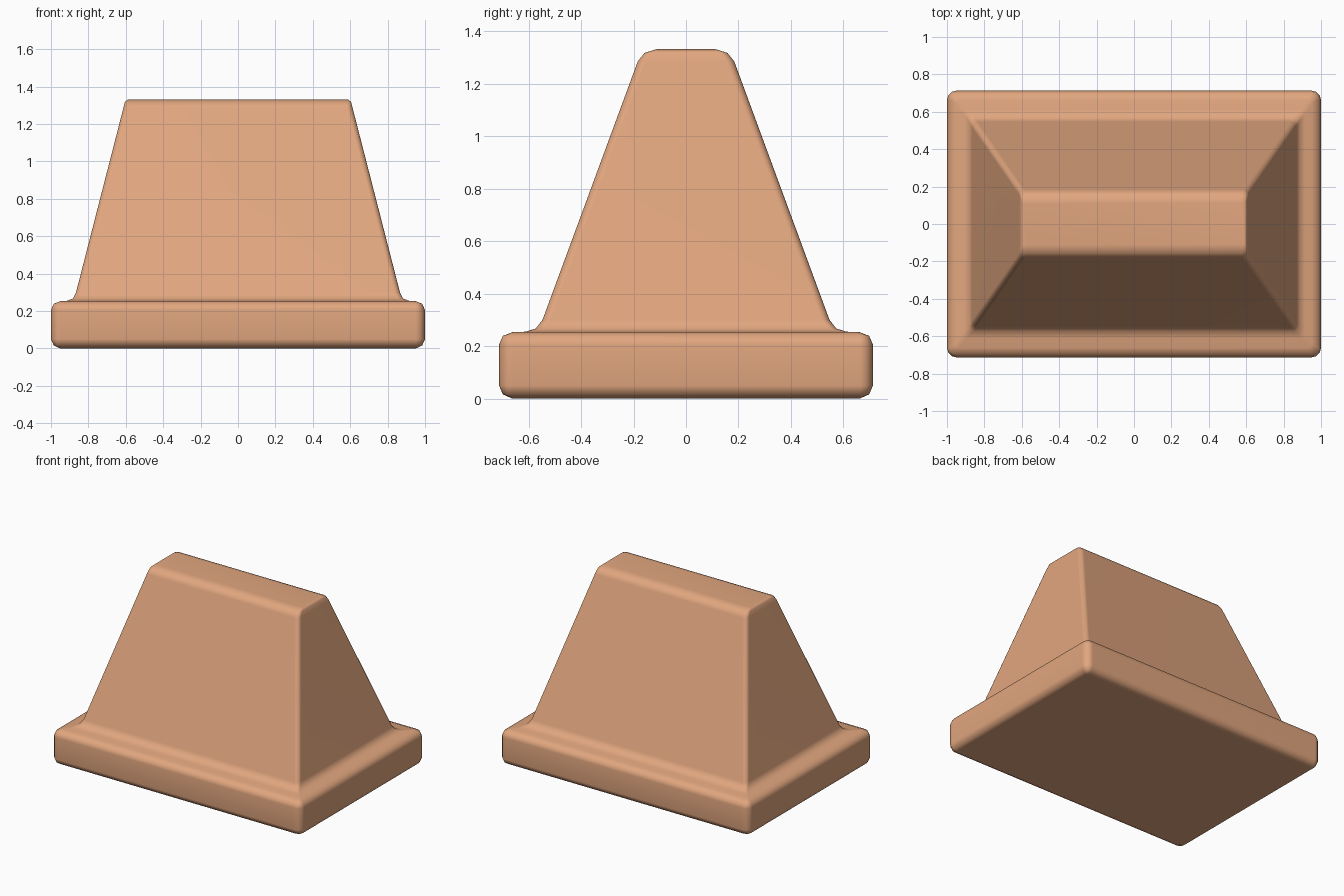
import bpy, bmesh, math

if "Cube" in bpy.data.objects:
    bpy.data.objects.remove(bpy.data.objects["Cube"])

# Profile rows: half width x, half depth y, height z, corner radius
RINGS = [
    # plinth
    (0.95, 0.662, 0.000, 0.015), (0.985, 0.698, 0.016, 0.035), (1.0, 0.713, 0.05, 0.05),
    (1.0, 0.713, 0.205, 0.05), (0.985, 0.698, 0.239, 0.035), (0.95, 0.662, 0.253, 0.02),
    # fillet into the tapered body
    (0.915, 0.612, 0.255, 0.02), (0.882, 0.573, 0.267, 0.025), (0.866, 0.547, 0.30, 0.03),
    # tapered body and rounded top
    (0.613, 0.184, 1.285, 0.03), (0.605, 0.158, 1.318, 0.025), (0.588, 0.112, 1.332, 0.015),
]
STEPS = 3  # segments per rounded corner


def ring_points(hx, hy, z, r):
    pts = []
    for i, (sx, sy) in enumerate([(1, 1), (-1, 1), (-1, -1), (1, -1)]):
        for k in range(STEPS + 1):
            a = math.pi / 2 * (i + k / STEPS)
            pts.append((sx * (hx - r) + r * math.cos(a),
                        sy * (hy - r) + r * math.sin(a), z))
    return pts


# Loft all rings into one continuous block
bm = bmesh.new()
loops = [[bm.verts.new(p) for p in ring_points(*ring)] for ring in RINGS]
n = len(loops[0])
for low, high in zip(loops, loops[1:]):
    for i in range(n):
        j = (i + 1) % n
        bm.faces.new((low[i], low[j], high[j], high[i]))
bm.faces.new(loops[0][::-1])
bm.faces.new(loops[-1])
for f in bm.faces:
    f.smooth = True
mesh = bpy.data.meshes.new("tapered_block")
bm.to_mesh(mesh)
bm.free()

clay = bpy.data.materials.new("warm_clay")
clay.diffuse_color = (0.75, 0.38, 0.21, 1)
clay.use_nodes = True
clay.node_tree.nodes["Principled BSDF"].inputs["Base Color"].default_value = clay.diffuse_color
mesh.materials.append(clay)
block = bpy.data.objects.new("tapered_block", mesh)
bpy.context.collection.objects.link(block)

# Keep the broad faces flat while the rounded edges shade smoothly
wn = block.modifiers.new("face_weighting", 'WEIGHTED_NORMAL')
wn.weight = 50
wn.keep_sharp = True
